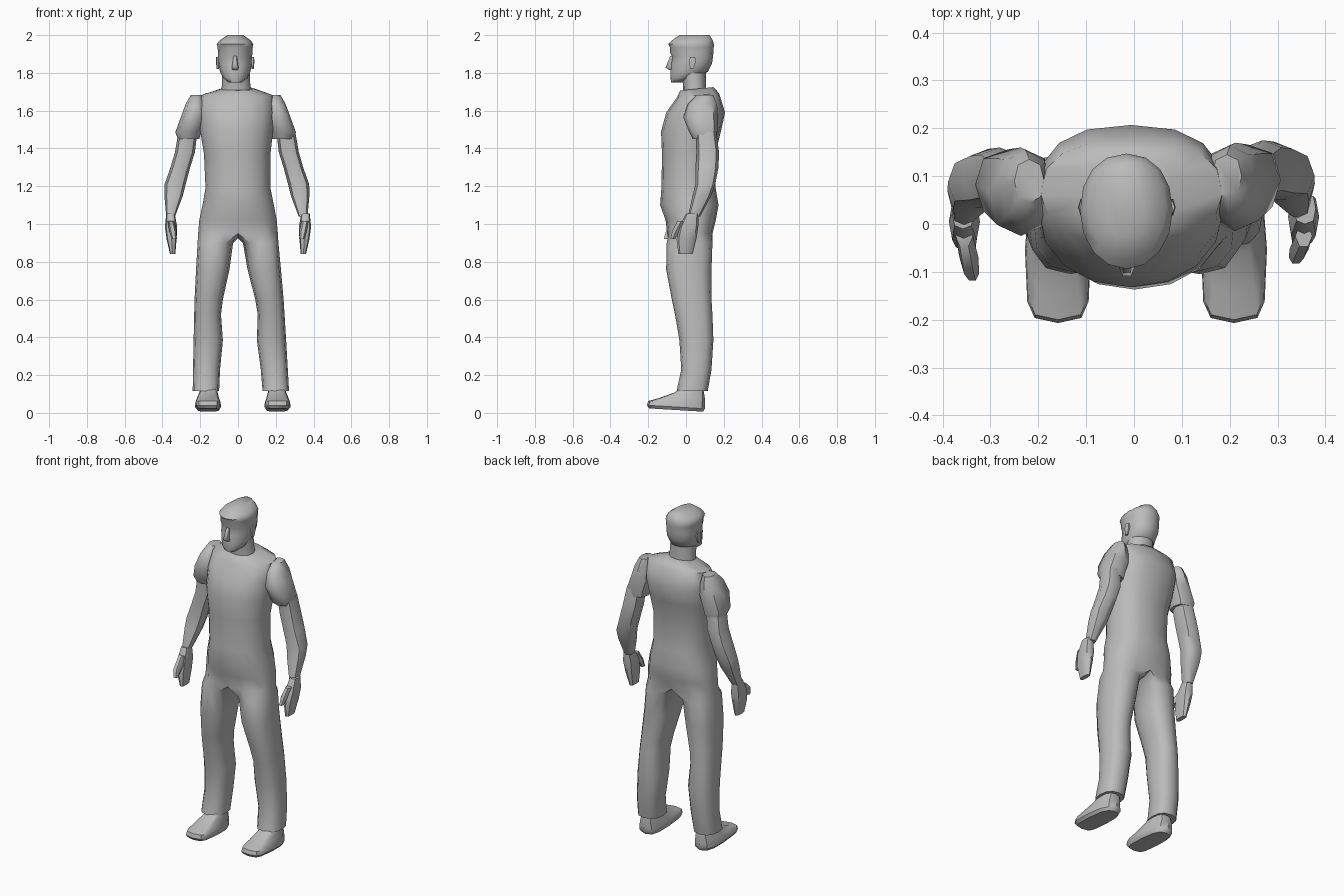
import bpy, bmesh, math

GREY = bpy.data.materials.new("plain grey")
GREY.diffuse_color = (0.5, 0.5, 0.5, 1)


def spow(v, e):
    return math.copysign(abs(v) ** e, v)


def finish(bm, name, smooth=50):
    bmesh.ops.recalc_face_normals(bm, faces=bm.faces)
    me = bpy.data.meshes.new(name)
    bm.to_mesh(me)
    bm.free()
    me.materials.append(GREY)
    ob = bpy.data.objects.new(name, me)
    bpy.context.collection.objects.link(ob)
    bpy.ops.object.select_all(action='DESELECT')
    ob.select_set(True)
    bpy.context.view_layer.objects.active = ob
    bpy.ops.object.shade_smooth_by_angle(angle=math.radians(smooth))
    return ob


def make_ring(bm, sec, n, pf, pb, tilt=None, start=0.0, flip=1):
    """Rounded section (x0, x1, y_front, y_back, z); pf / pb = squareness front / back."""
    x0, x1, yf, yb, z = sec
    out = []
    for i in range(n):
        a = start + 2 * math.pi * i / n
        c, s = flip * math.cos(a), math.sin(a)
        p = pf if s < 0 else pb
        x = (x0 + x1) / 2 + (x1 - x0) / 2 * spow(c, 2 / p)
        y = (yf + yb) / 2 + (yb - yf) / 2 * spow(s, 2 / p)
        out.append(bm.verts.new((x, y, z + (tilt(y, z) if tilt else 0))))
    return out


def skin(bm, loops):
    for a, b in zip(loops, loops[1:]):
        for i in range(len(a)):
            j = (i + 1) % len(a)
            bm.faces.new((a[i], a[j], b[j], b[i]))


def loft(name, rings, n=12, p=2.3, pb=None, tilt=None, smooth=50):
    bm = bmesh.new()
    loops = [make_ring(bm, r, n, p, pb or p, tilt) for r in rings]
    skin(bm, loops)
    bm.faces.new(loops[0])
    bm.faces.new(loops[-1])
    return finish(bm, name, smooth)


def mirror(r, dx=0.0, dy=0.0):
    return (-r[1] + dx, -r[0] + dx, r[2] + dy, r[3] + dy, r[4])


def pair(name, rings, dx=0.0, dy=0.0, **kw):
    """Rings describe the -x side; the +x side is mirrored and shifted."""
    loft(name + "_left", rings, **kw)
    loft(name + "_right", [mirror(r, dx, dy) for r in rings], **kw)


# torso and trousers in one skin: the hip loop splits into two leg loops
TORSO = [
    (-.085, .085, -.03, .145, 1.71), (-.195, .185, -.048, .175, 1.675),
    (-.205, .192, -.105, .207, 1.59), (-.2, .185, -.132, .185, 1.49),
    (-.18, .172, -.127, .155, 1.37), (-.172, .172, -.13, .157, 1.19),
    (-.188, .19, -.137, .172, 1.10), (-.205, .205, -.108, .158, 1.02),
    (-.211, .211, -.1, .14, .95)]
LEG = [
    (-.214, -.026, -.102, .14, .9), (-.222, -.045, -.105, .135, .76),
    (-.23, -.08, -.075, .135, .6), (-.232, -.09, -.058, .14, .52),
    (-.235, -.08, -.035, .145, .385), (-.238, -.095, -.025, .135, .23),
    (-.24, -.1, -.05, .115, .115)]
bm = bmesh.new()
loops = [make_ring(bm, r, 16, 2.1, 2.5, lambda y, z: .1 * y if z > 1.6 else 0)
         for r in TORSO]
skin(bm, loops)
bm.faces.new(loops[0])
hip = loops[-1]
crotch = [bm.verts.new((0, y, z)) for y, z in ((-.06, .935), (.02, .925), (.095, .935))]
for side in (-1, 1):
    top = [hip[(4 - side * k) % 16] for k in range(9)] + crotch
    legs = [top]
    for r in LEG:
        sec = r if side < 0 else mirror(r, .03 * max(0, .9 - r[4]) / .78)
        legs.append(make_ring(bm, sec, 12, 2.5, 2.5, start=math.pi / 3, flip=-side))
    skin(bm, legs)
    bm.faces.new(legs[-1])
finish(bm, "torso_and_trousers", 60)

# shoes, sole slightly raised at the toe
pair("shoe", [
    (-.215, -.1, -.195, .09, .006), (-.228, -.09, -.207, .1, .022),
    (-.226, -.092, -.2, .1, .045), (-.218, -.1, -.145, .1, .078),
    (-.205, -.108, -.06, .095, .108), (-.2, -.115, -.03, .09, .135)],
    dx=.05, n=12, p=4, pb=2.7,
    tilt=lambda y, z: -.06 * (y - .1) if z < .05 else 0, smooth=40)

# short sleeves
pair("sleeve", [
    (-.25, -.188, .045, .135, 1.682), (-.277, -.175, .0, .154, 1.635),
    (-.303, -.17, -.025, .16, 1.565), (-.332, -.195, .008, .156, 1.485),
    (-.318, -.205, .025, .15, 1.45)],
    dx=-.025, dy=.01, n=8, p=2.4)

# bare arms
pair("arm", [
    (-.315, -.215, .035, .145, 1.49), (-.334, -.228, .04, .16, 1.38),
    (-.357, -.253, .035, .157, 1.30), (-.389, -.277, .035, .14, 1.21),
    (-.39, -.292, .02, .118, 1.15), (-.38, -.333, -.005, .06, 1.04)],
    dx=-.012, dy=.015, n=8, p=2.4)

# hands, flat mitts
pair("hand", [
    (-.38, -.335, -.01, .055, 1.055), (-.387, -.322, -.045, .055, .985),
    (-.378, -.325, -.06, .045, .92), (-.36, -.332, -.05, .025, .84)],
    dy=.01, n=8, p=2.8)

# thumbs
for side, tip_y in ((-1, -.12), (1, -.085)):
    loft("thumb_left" if side < 0 else "thumb_right", [
        (side * .355 - .018, side * .355 + .018, -.05, .0, 1.015),
        (side * .345 - .02, side * .345 + .02, tip_y + .01, -.03, .965),
        (side * .338 - .014, side * .338 + .014, tip_y, tip_y + .03, .92)], n=6, p=2)

# neck
loft("neck", [(-.09, .075, -.015, .108, 1.68), (-.085, .065, -.015, .105, 1.74),
              (-.085, .062, -.03, .105, 1.8)], n=12, p=2.1)

# head: chin, jaw, eye line, brow, forehead, hair edge, crown
loft("head", [
    (-.05, .02, -.078, -.02, 1.75), (-.078, .048, -.083, .04, 1.772),
    (-.095, .065, -.083, .115, 1.805), (-.104, .073, -.08, .138, 1.85),
    (-.106, .075, -.073, .143, 1.885), (-.106, .076, -.086, .145, 1.91),
    (-.108, .078, -.085, .147, 1.935), (-.113, .081, -.094, .147, 1.952),
    (-.097, .067, -.075, .142, 1.972), (-.055, .028, -.035, .125, 2.0)],
    n=16, p=2.0, pb=2.2, smooth=60)

# nose
loft("nose", [(-.03, .0, -.09, -.06, 1.815), (-.033, .003, -.112, -.06, 1.828),
              (-.024, -.006, -.085, -.06, 1.89)], n=6, p=2, smooth=70)

# ears
for name, x in (("ear_left", -.107), ("ear_right", .077)):
    loft(name, [(x - .006, x + .006, .02, .04, 1.82),
                (x - .01, x + .01, .015, .055, 1.86),
                (x - .008, x + .008, .02, .05, 1.885)], n=6, p=2)
